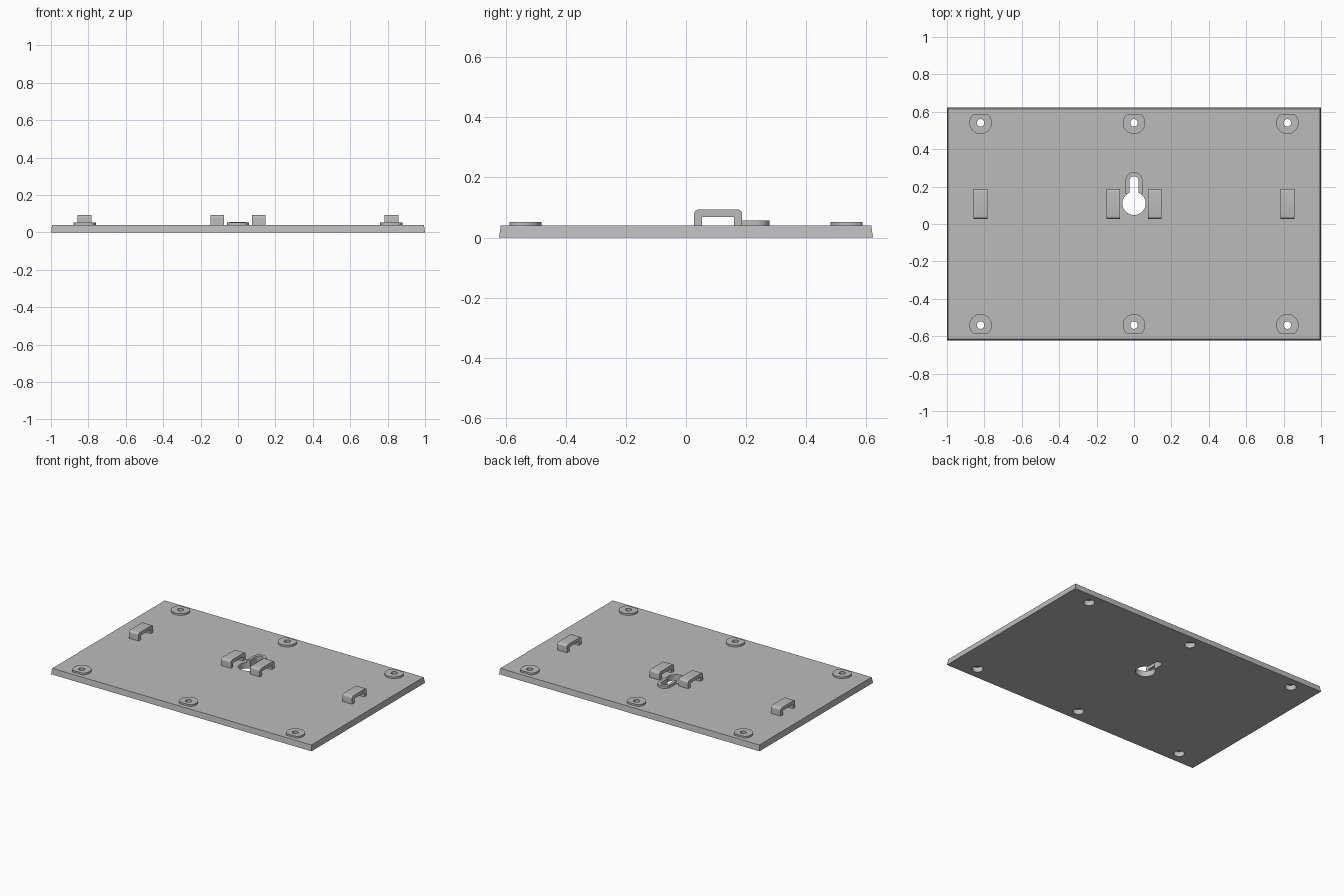
import bpy, bmesh
from math import pi, cos, sin

if "Cube" in bpy.data.objects:
    bpy.data.objects.remove(bpy.data.objects["Cube"])

grey = bpy.data.materials.new("light grey plastic")
grey.use_nodes = True
COLOUR = (0.5, 0.5, 0.5, 1)
grey.diffuse_color = COLOUR
grey.node_tree.nodes["Principled BSDF"].inputs["Base Color"].default_value = COLOUR

PLATE_TOP = 0.04
BOSS_SPOTS = [(x, y) for x in (-0.82, 0, 0.82) for y in (-0.541, 0.541)]


def prism(name, outline, low, high, place=lambda u, v, w: (u, v, w), shrink=0):
    """Extrude a closed outline from low to high, optionally tapering the far end."""
    bm = bmesh.new()
    near = [bm.verts.new(place(u, v, low)) for u, v in outline]
    far = [bm.verts.new(place(u - shrink * (u > 0) + shrink * (u < 0),
                              v - shrink * (v > 0) + shrink * (v < 0), high))
           for u, v in outline]
    bm.faces.new(near)
    bm.faces.new(far)
    n = len(near)
    for i in range(n):
        j = (i + 1) % n
        bm.faces.new((near[i], near[j], far[j], far[i]))
    bmesh.ops.recalc_face_normals(bm, faces=bm.faces)
    mesh = bpy.data.meshes.new(name)
    bm.to_mesh(mesh)
    bm.free()
    mesh.materials.append(grey)
    obj = bpy.data.objects.new(name, mesh)
    bpy.context.collection.objects.link(obj)
    return obj


def arc(cx, cy, r, start=0, end=2 * pi, steps=32):
    return [(cx + r * cos(start + (end - start) * i / steps),
             cy + r * sin(start + (end - start) * i / steps)) for i in range(steps + 1)]


def circle(cx, cy, r, steps=32):
    return arc(cx, cy, r, steps=steps)[:-1]


def slot(half_width, bottom, centre):
    """Straight sides below, round end above."""
    return [(-half_width, bottom), (half_width, bottom)] + arc(0, centre, half_width, 0, pi, 16)


def cut(obj, cutters):
    for cutter in cutters:
        cutter.hide_render = True
        mod = obj.modifiers.new("cut", "BOOLEAN")
        mod.operation, mod.solver, mod.object = "DIFFERENCE", "EXACT", cutter
    graph = bpy.context.evaluated_depsgraph_get()
    mesh = bpy.data.meshes.new_from_object(obj.evaluated_get(graph))
    obj.modifiers.clear()
    obj.data = mesh
    for cutter in cutters:
        bpy.data.objects.remove(cutter)


def smooth(obj):
    bpy.ops.object.select_all(action="DESELECT")
    obj.select_set(True)
    bpy.context.view_layer.objects.active = obj
    bpy.ops.object.shade_smooth_by_angle(angle=0.6)


# Tapered base plate with counterbored screw holes and a keyhole
plate = prism("base_plate", [(-1, -0.622), (1, -0.622), (1, 0.622), (-1, 0.622)],
              0, PLATE_TOP, shrink=0.006)
cutters = [prism("keyhole_round", circle(0, 0.11, 0.062, 48), -0.1, 0.2),
           prism("keyhole_slot", slot(0.025, 0.11, 0.23), -0.1, 0.2)]
for x, y in BOSS_SPOTS:
    cutters.append(prism("screw_hole", circle(x, y, 0.02, 24), -0.1, 0.2))
    cutters.append(prism("counterbore", circle(x, y, 0.035), -0.1, 0.034))
cut(plate, cutters)
smooth(plate)

# Screw bosses, each trimmed flat along the outer long edge
for x, y in BOSS_SPOTS:
    outline = [(u, max(-0.587, min(0.587, v))) for u, v in circle(x, y, 0.06, 48)]
    kept = [p for i, p in enumerate(outline)
            if not (abs(p[1]) == 0.587 and abs(outline[i - 1][1]) == 0.587
                    and abs(outline[(i + 1) % len(outline)][1]) == 0.587)]
    boss = prism("screw_boss", kept, PLATE_TOP, 0.052)
    cut(boss, [prism("screw_hole", circle(x, y, 0.02, 24), 0, 0.1)])
    smooth(boss)

# Raised lip around the narrow end of the keyhole
lip = prism("keyhole_lip", slot(0.045, 0.16, 0.232), PLATE_TOP, 0.057)
cut(lip, [prism("lip_slot", slot(0.025, 0.1, 0.23), 0, 0.1),
          prism("lip_round", circle(0, 0.11, 0.062, 48), 0, 0.1)])
smooth(lip)

# Bridge-shaped strap loops with rounded top corners
R, TOP = 0.015, 0.093
loop_profile = ([(0.027, PLATE_TOP), (0.053, PLATE_TOP), (0.053, 0.069), (0.160, 0.069),
                 (0.160, PLATE_TOP), (0.187, PLATE_TOP)]
                + arc(0.187 - R, TOP - R, R, 0, pi / 2, 6)
                + arc(0.027 + R, TOP - R, R, pi / 2, pi, 6))
for x in (-0.82, -0.111, 0.111, 0.82):
    smooth(prism("strap_loop", loop_profile, x - 0.037, x + 0.037,
                 place=lambda u, v, w: (w, u, v)))
